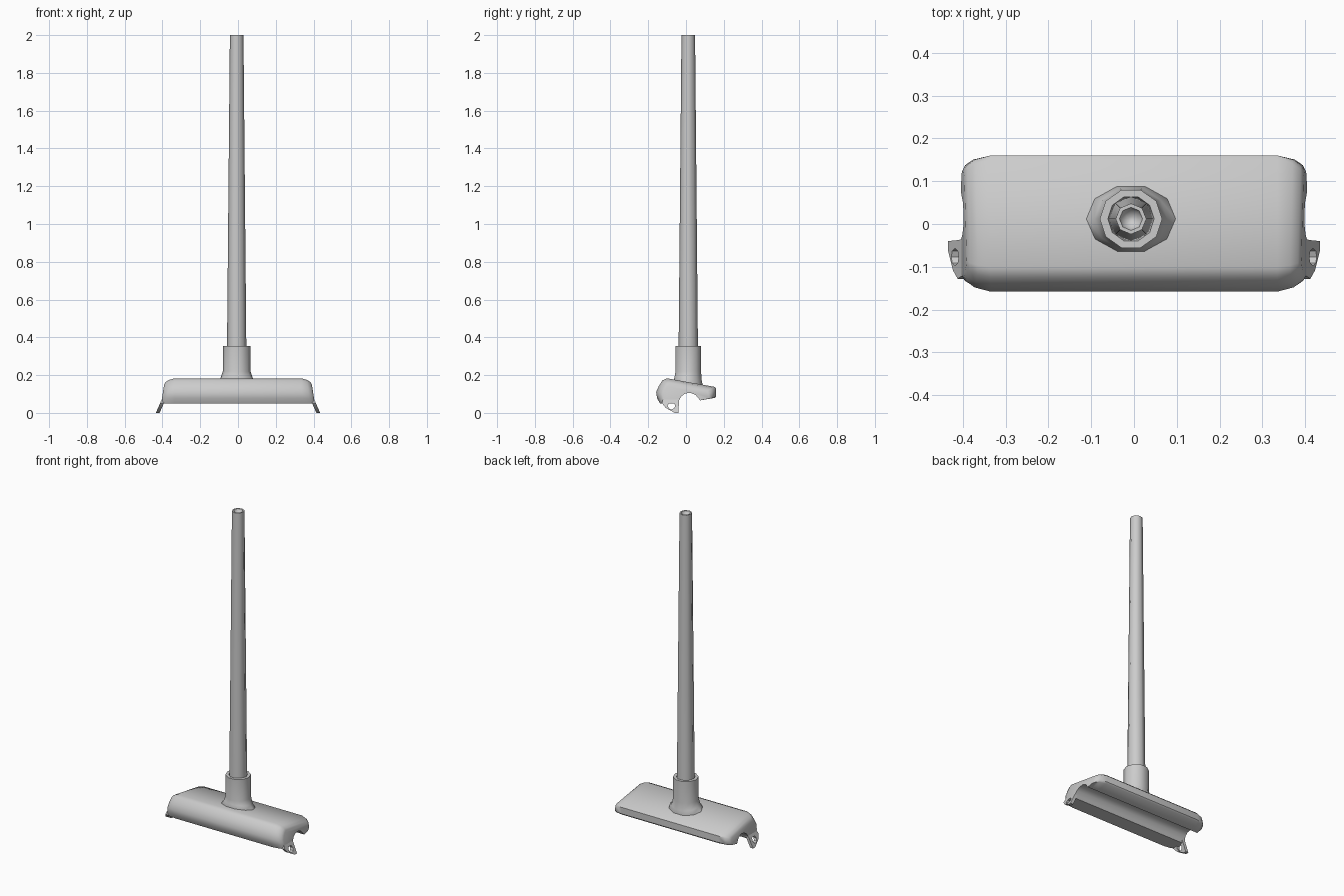
import bpy, bmesh
from math import cos, sin, pi, radians

if "Cube" in bpy.data.objects:
    bpy.data.objects.remove(bpy.data.objects["Cube"])


def make(name, rings, closed=False, caps=True, angle=35):
    """Skin a list of equal-length point rings into one object."""
    bm = bmesh.new()
    vs = [[bm.verts.new(p) for p in r] for r in rings]
    n = len(vs[0])
    pairs = list(zip(vs, vs[1:] + (vs[:1] if closed else [])))
    for a, b in pairs:
        for i in range(n):
            j = (i + 1) % n
            bm.faces.new((a[i], a[j], b[j], b[i]))
    if caps and not closed:
        bm.faces.new(vs[0])
        bm.faces.new(vs[-1])
    bmesh.ops.recalc_face_normals(bm, faces=bm.faces)
    me = bpy.data.meshes.new(name)
    bm.to_mesh(me)
    bm.free()
    ob = bpy.data.objects.new(name, me)
    bpy.context.collection.objects.link(ob)
    bpy.ops.object.select_all(action='DESELECT')
    ob.select_set(True)
    bpy.context.view_layer.objects.active = ob
    bpy.ops.object.shade_smooth_by_angle(angle=radians(angle))
    return ob


def ring(rx, ry, z, n, turn=0.0, slope=0.0):
    pts = []
    for i in range(n):
        a = 2 * pi * i / n + turn
        dy = ry * sin(a)
        pts.append((-0.007 + rx * cos(a), 0.012 + dy, z + slope * dy))
    return pts


# Head: profile (y, z) with open groove underneath, plus rounded-in end profile
groove = [(-0.045, 0.05), (-0.037, 0.065), (-0.025, 0.088), (-0.003, 0.103),
          (0.025, 0.106), (0.052, 0.094), (0.075, 0.066)]
full = groove + [(0.153, 0.08), (0.16, 0.088), (0.16, 0.128), (0.15, 0.138),
                 (-0.10, 0.183), (-0.125, 0.172), (-0.145, 0.14),
                 (-0.158, 0.11), (-0.153, 0.078), (-0.138, 0.05)]
tight = groove + [(0.115, 0.074), (0.122, 0.082), (0.122, 0.105), (0.112, 0.116),
                  (-0.085, 0.15), (-0.098, 0.142), (-0.11, 0.125),
                  (-0.118, 0.105), (-0.118, 0.075), (-0.11, 0.05)]


def station(x, t, flare):
    s = 1 if x > 0 else -1
    out = []
    for (y, z), (y2, z2) in zip(full, tight):
        yy, zz = y + (y2 - y) * t, z + (z2 - z) * t
        out.append((x + s * flare * (0.15 - zz), yy, zz))
    return out


half = [(0.335, 0.0, 0.0), (0.368, 0.25, 0.12), (0.385, 0.6, 0.15), (0.391, 1.0, 0.16)]
make("head", [station(-x, t, f) for x, t, f in reversed(half)]
     + [station(x, t, f) for x, t, f in half], angle=40)

# Hinge ears: splayed plates with a through hole, mirrored left and right
outer = [(-0.038, 0.045), (-0.035, 0.085), (-0.08, 0.10), (-0.118, 0.085),
         (-0.128, 0.052), (-0.108, 0.027), (-0.06, 0.0), (-0.04, 0.0)]
hole = [(-0.077 + 0.02 * cos(i * pi / 4), 0.038 + 0.02 * sin(i * pi / 4)) for i in range(8)]


def splay(pts, depth):
    return [(0.435 - 0.44 * z - depth, y, z) for y, z in pts]


ear = make("hinge_ear", [splay(outer, 0), splay(hole, 0), splay(hole, 0.02),
                         splay(outer, 0.02)], closed=True, angle=30)
ear.modifiers.new("mirror", 'MIRROR').use_axis[0] = True

# Socket: flared foot that follows the sloping head, hollow rim on top
k = -0.17
make("socket", [ring(0.10, 0.078, 0.145, 10, 0, k), ring(0.105, 0.080, 0.162, 10, 0, k),
                ring(0.085, 0.075, 0.185, 10, 0, k), ring(0.073, 0.071, 0.22, 10),
                ring(0.073, 0.071, 0.355, 10), ring(0.054, 0.054, 0.355, 10),
                ring(0.050, 0.050, 0.335, 10)], angle=50)

# Handle: tapered octagonal pole with a dished top
make("handle", [ring(0.052, 0.052, 0.25, 8), ring(0.036, 0.036, 2.0, 8),
                ring(0.027, 0.027, 2.0, 8), ring(0.022, 0.022, 1.985, 8),
                ring(0.006, 0.006, 1.975, 8)], angle=50)
